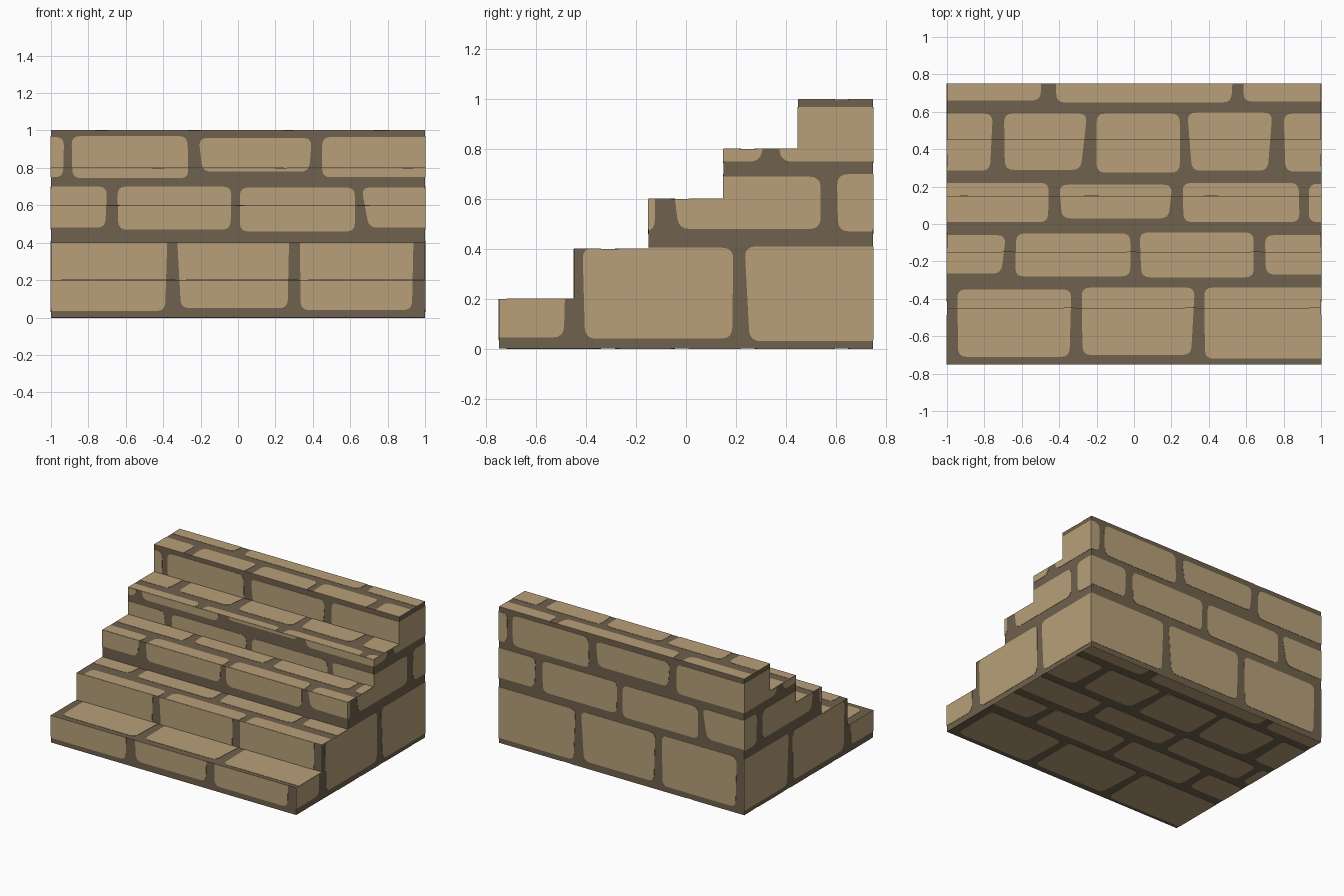
import bpy, bmesh
from mathutils import Vector

if "Cube" in bpy.data.objects:
    bpy.data.objects.remove(bpy.data.objects["Cube"])

STEPS, RUN, RISE = 5, 0.3, 0.2
HALF_W, HALF_D = 1.0, 0.75
THICK = 0.002


def material(name, rgb):
    m = bpy.data.materials.new(name)
    m.diffuse_color = (*rgb, 1)
    m.use_nodes = True
    m.node_tree.nodes["Principled BSDF"].inputs["Base Color"].default_value = m.diffuse_color
    return m


STONE = material("sandstone", (0.479, 0.352, 0.195))
MORTAR = material("mortar", (0.162, 0.122, 0.075))


def finish(name, bm, mat):
    bmesh.ops.recalc_face_normals(bm, faces=bm.faces)
    me = bpy.data.meshes.new(name)
    bm.to_mesh(me)
    bm.free()
    me.materials.append(mat)
    bpy.context.collection.objects.link(bpy.data.objects.new(name, me))


# Stone courses: (bottom, top, left-bottom, left-top, right-bottom, right-top)
FRONT = [
    (.035, .41, -1.3, -1.3, -.39, -.375), (.05, .41, -.305, -.33, .265, .275),
    (.04, .41, .335, .33, .93, .94),
    (.48, .70, -1.3, -1.3, -.71, -.70), (.47, .70, -.64, -.645, -.04, -.035),
    (.46, .695, .01, .01, .625, .625), (.48, .695, .70, .66, 1.3, 1.3),
    (.75, .965, -1.3, -1.3, -.935, -.93), (.745, .97, -.885, -.89, -.265, -.27),
    (.78, .96, -.19, -.21, .38, .395), (.75, .965, .45, .45, 1.3, 1.3)]
SIDE = [
    (.045, .41, -1.1, -1.1, -.49, -.48), (.04, .405, -.405, -.415, .185, .19),
    (.03, .41, .255, .235, 1.0, 1.0),
    (.47, .70, -.8, -.8, -.125, -.125), (.48, .69, -.03, -.055, .54, .54),
    (.47, .70, .61, .605, 1.2, 1.2),
    (.75, .97, -.4, -.4, .30, .33), (.75, .97, .38, .355, 1.1, 1.1)]
TOP = [
    (-.71, -.35, -.94, -.945, -.345, -.335), (-.70, -.34, -.275, -.28, .305, .325),
    (-.72, -.34, .38, .375, 1.3, 1.3),
    (-.265, -.06, -1.3, -1.3, -.71, -.685), (-.28, -.05, -.635, -.63, -.02, -.02),
    (-.285, -.045, .04, .03, .64, .64), (-.27, -.06, .705, .70, 1.3, 1.3),
    (.01, .22, -1.3, -1.3, -.46, -.455), (.03, .21, -.385, -.40, .185, .205),
    (.01, .22, .265, .26, .885, .88), (.01, .215, .935, .935, 1.4, 1.4),
    (.285, .59, -1.3, -1.3, -.77, -.755), (.29, .59, -.69, -.695, -.285, -.25),
    (.275, .59, -.20, -.20, .245, .245), (.285, .595, .31, .285, .715, .74),
    (.28, .59, .81, .80, 1.3, 1.3),
    (.66, .9, -1.3, -1.3, -.50, -.49), (.65, .9, -.415, -.42, .52, .535),
    (.655, .9, .585, .59, 1.3, 1.3)]


def rounded(stone, r=0.045, n=4):
    """Outline of a stone with rounded corners."""
    b, t, lb, lt, rb, rt = stone
    quad = [Vector(p) for p in ((lb, b), (rb, b), (rt, t), (lt, t))]
    out = []
    for i, c in enumerate(quad):
        p = c + (quad[i - 1] - c).normalized() * r
        q = c + (quad[(i + 1) % 4] - c).normalized() * r
        for k in range(n + 1):
            s = k / n
            out.append(p * (1 - s) ** 2 + c * 2 * s * (1 - s) + q * s * s)
    return out


def clip(poly, rect):
    """Trim an outline to the rectangle (u0, u1, v0, v1)."""
    for axis, lim, sign in ((0, rect[0], 1), (0, rect[1], -1),
                            (1, rect[2], 1), (1, rect[3], -1)):
        out = []
        for i, q in enumerate(poly):
            p = poly[i - 1]
            dp, dq = (p[axis] - lim) * sign, (q[axis] - lim) * sign
            if (dp > 0) != (dq > 0):
                out.append(p.lerp(q, dp / (dp - dq)))
            if dq > 0:
                out.append(q)
        poly = out
    return poly


def lay(bm, stones, rect, place):
    """Set thin stones on a flat wall; place(u, v, height) gives the 3D point."""
    for s in stones:
        pts = clip(rounded(s), rect)
        if len(pts) < 3:
            continue
        lo = [bm.verts.new(place(p.x, p.y, 0)) for p in pts]
        hi = [bm.verts.new(place(p.x, p.y, THICK)) for p in pts]
        bm.faces.new(lo)
        bm.faces.new(hi)
        for i in range(len(pts)):
            bm.faces.new((lo[i - 1], lo[i], hi[i], hi[i - 1]))


# Stair body: stepped profile extruded across the width
profile = [(HALF_D, 0), (-HALF_D, 0)]
for i in range(STEPS):
    y = -HALF_D + i * RUN
    profile += [(y, (i + 1) * RISE), (y + RUN, (i + 1) * RISE)]
    if i < STEPS - 1:
        profile.append((y + RUN, (i + 1) * RISE))
outline = list(dict.fromkeys((round(y, 4), round(z, 4)) for y, z in profile))
bm = bmesh.new()
face = bm.faces.new([bm.verts.new((-HALF_W, y, z)) for y, z in outline])
ext = bmesh.ops.extrude_face_region(bm, geom=[face])
bmesh.ops.translate(bm, vec=(2 * HALF_W, 0, 0),
                    verts=[v for v in ext["geom"] if isinstance(v, bmesh.types.BMVert)])
finish("stair_body", bm, MORTAR)

# Riser, tread and side stones, one step at a time
risers, treads, sides = bmesh.new(), bmesh.new(), bmesh.new()
low_course = [(s[0], 0.5, *s[2:]) for s in FRONT[:3]]  # runs up to the tread edge
for i in range(STEPS):
    y, z = -HALF_D + i * RUN, i * RISE
    lay(risers, low_course if i < 2 else FRONT[3:], (-HALF_W, HALF_W, z, z + RISE),
        lambda u, v, h: (u, y - h, v))
    lay(treads, TOP, (-HALF_W, HALF_W, y, y + RUN),
        lambda u, v, h: (u, v, z + RISE + h))
    for sx in (-1, 1):
        lay(sides, SIDE, (y, y + RUN, 0, z + RISE),
            lambda u, v, h: (sx * (HALF_W + h), u, v))
finish("riser_stones", risers, STONE)
finish("tread_stones", treads, STONE)
finish("side_stones", sides, STONE)

# Back wall stones
bm = bmesh.new()
lay(bm, FRONT, (-HALF_W, HALF_W, 0, 1), lambda u, v, h: (-u, HALF_D + h, v))
finish("back_stones", bm, STONE)

# Underside stones
bm = bmesh.new()
lay(bm, TOP, (-HALF_W, HALF_W, -HALF_D, HALF_D), lambda u, v, h: (-u, v, -h))
finish("underside_stones", bm, STONE)
